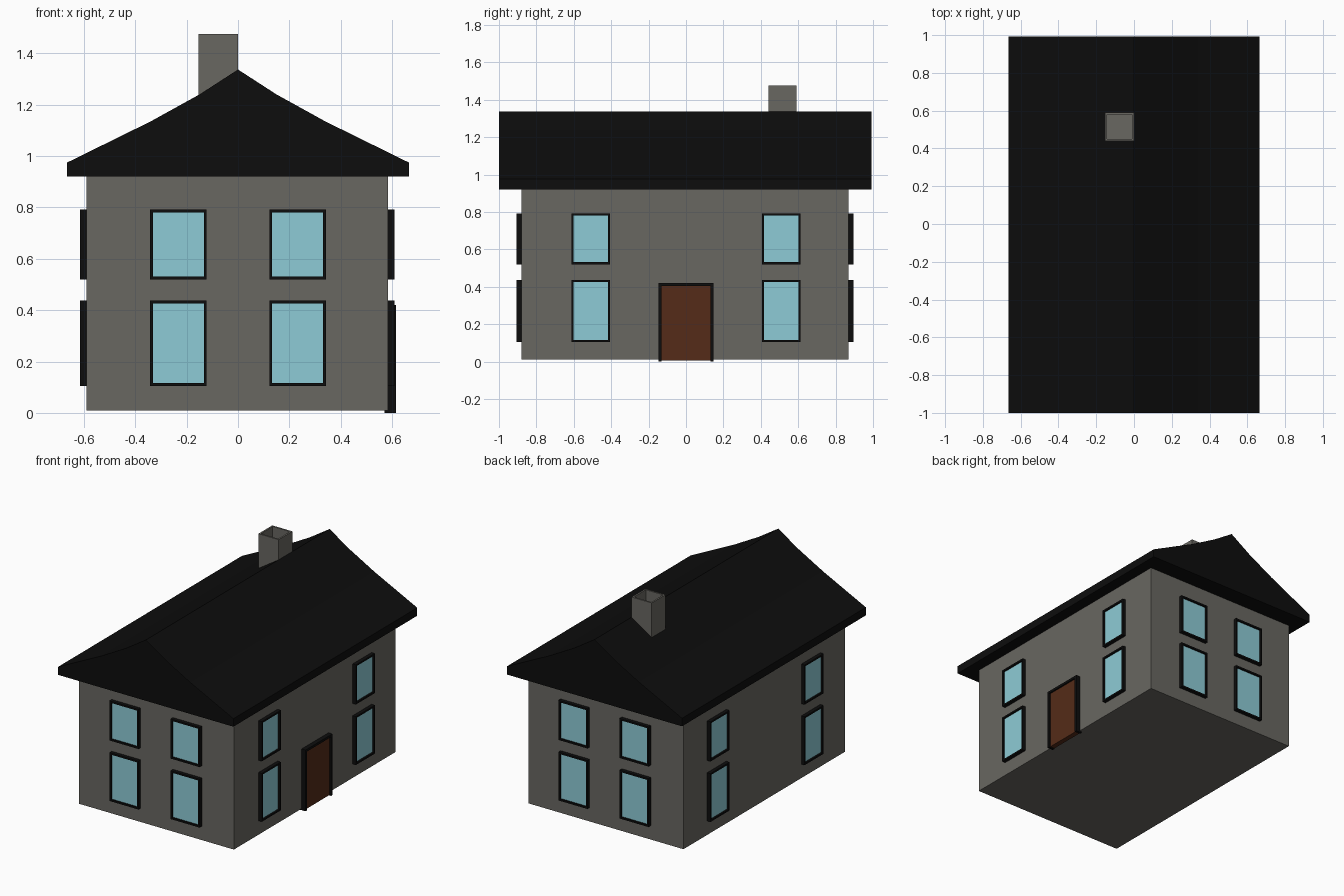
import bpy, bmesh
from math import radians
from mathutils import Matrix

if "Cube" in bpy.data.objects:
    bpy.data.objects.remove(bpy.data.objects["Cube"])


def material(name, rgb):
    m = bpy.data.materials.new(name)
    m.diffuse_color = (*rgb, 1)
    m.use_nodes = True
    m.node_tree.nodes["Principled BSDF"].inputs["Base Color"].default_value = m.diffuse_color
    return m


STONE = material("stone", (0.14, 0.135, 0.12))
BLACK = material("black_trim", (0.004, 0.004, 0.004))
GLASS = material("glass", (0.27, 0.60, 0.67))
WOOD = material("door_wood", (0.09, 0.024, 0.009))


def finish(name, bm, mats, matrix=Matrix()):
    bmesh.ops.recalc_face_normals(bm, faces=bm.faces)
    me = bpy.data.meshes.new(name)
    bm.to_mesh(me)
    bm.free()
    for m in mats:
        me.materials.append(m)
    ob = bpy.data.objects.new(name, me)
    ob.matrix_world = matrix
    bpy.context.collection.objects.link(ob)
    return ob


def box_bm(x, y, z):
    bm = bmesh.new()
    bmesh.ops.create_cube(bm, size=1)
    for v in bm.verts:
        v.co = [(a + b) / 2 + c * (b - a) for (a, b), c in zip((x, y, z), v.co)]
    bm.normal_update()
    return bm


def recess(bm, axis, thickness, depth, mat=0):
    """Inset the face looking along axis and push it inwards."""
    face = max(bm.faces, key=lambda f: f.normal.dot(axis))
    bmesh.ops.inset_region(bm, faces=[face], thickness=thickness)
    hole = bmesh.ops.extrude_face_region(bm, geom=[face])["geom"]
    bmesh.ops.delete(bm, geom=[face], context="FACES_ONLY") if face.is_valid else None
    bmesh.ops.translate(bm, vec=[-depth * a for a in axis],
                        verts=[g for g in hole if isinstance(g, bmesh.types.BMVert)])
    for g in hole:
        if isinstance(g, bmesh.types.BMFace):
            g.material_index = mat


# Walls
finish("walls", box_bm((-0.59, 0.585), (-0.88, 0.87), (0.01, 0.93)), [STONE])

# Roof: slightly kicked gable profile, extruded front to back
half = [(0.665, 0.92), (0.665, 0.975), (0.34, 1.135), (0.15, 1.24)]
profile = half + [(0, 1.337)] + [(-x, z) for x, z in reversed(half)]
bm = bmesh.new()
end = bm.faces.new([bm.verts.new((x, -1.0, z)) for x, z in profile])
ext = bmesh.ops.extrude_face_region(bm, geom=[end])["geom"]
bmesh.ops.translate(bm, vec=(0, 1.993, 0),
                    verts=[g for g in ext if isinstance(g, bmesh.types.BMVert)])
finish("roof", bm, [BLACK])

# Chimney with a hollow top
bm = box_bm((-0.153, 0), (0.44, 0.59), (1.15, 1.475))
recess(bm, (0, 0, 1), 0.016, 0.12)
finish("chimney", bm, [STONE])

# Windows: framed panes, two storeys and two columns on every wall
SIDES = [("front", 0, 0.88, 0.232, 0.22), ("right", 90, 0.585, 0.51, 0.206),
         ("back", 180, 0.87, 0.232, 0.22), ("left", 270, 0.59, 0.51, 0.206)]
for side, angle, dist, offset, width in SIDES:
    for column, u in (("a", -offset), ("b", offset)):
        for storey, z in (("lower", (0.105, 0.437)), ("upper", (0.52, 0.792))):
            bm = box_bm((u - width / 2, u + width / 2), (-dist - 0.025, -dist + 0.01), z)
            recess(bm, (0, -1, 0), 0.016, 0.012, 1)
            finish(f"{side}_{storey}_window_{column}", bm, [BLACK, GLASS],
                   Matrix.Rotation(radians(angle), 4, "Z"))

# Door with posts and lintel on the right wall
finish("door", box_bm((0.57, 0.605), (-0.132, 0.132), (0.005, 0.407)), [WOOD])
for name, y in (("door_post_a", (-0.146, -0.13)), ("door_post_b", (0.13, 0.146))):
    finish(name, box_bm((0.57, 0.615), y, (0, 0.42)), [BLACK])
finish("door_lintel", box_bm((0.57, 0.615), (-0.13, 0.13), (0.404, 0.42)), [BLACK])
